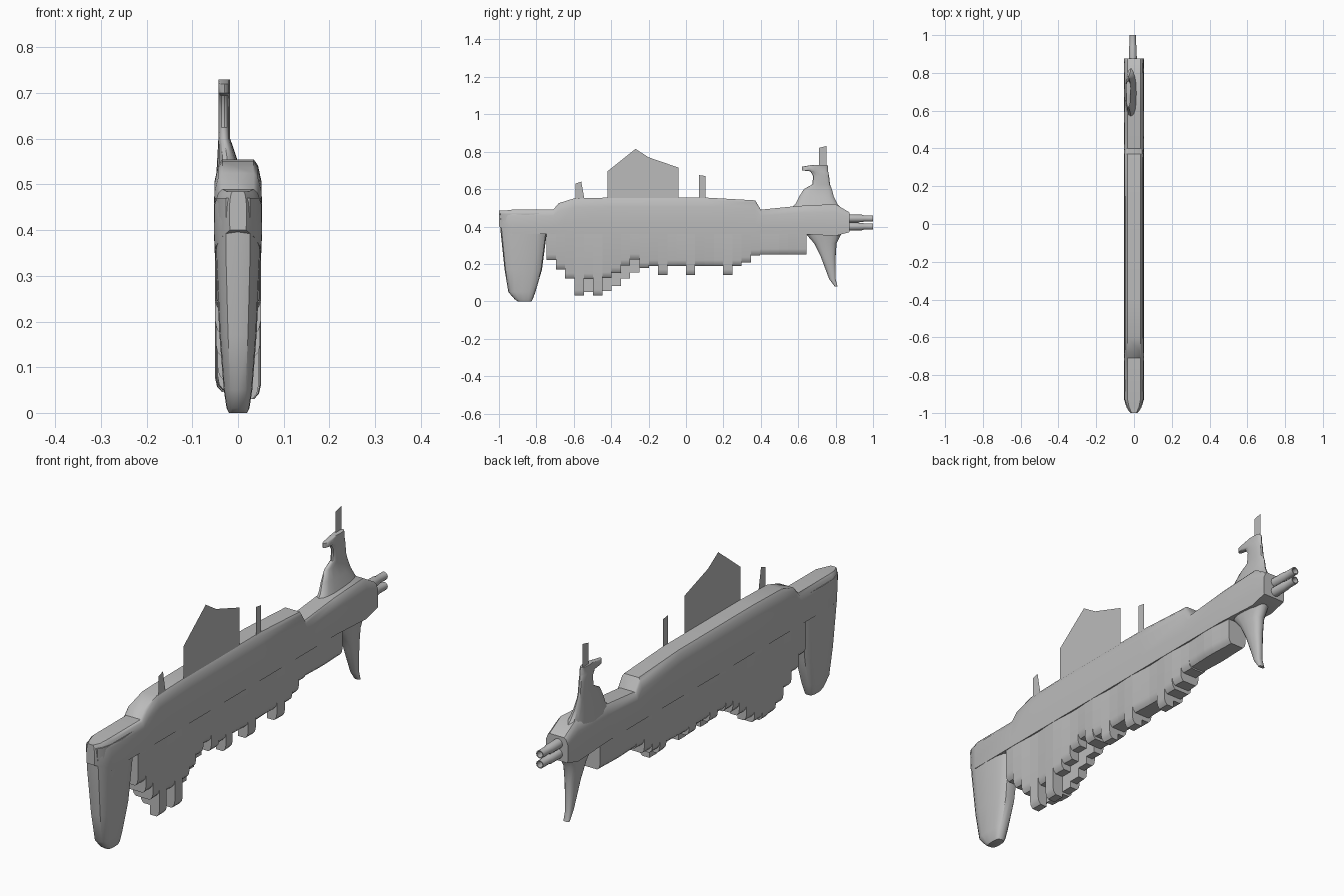
import bpy, bmesh, math

if "Cube" in bpy.data.objects:
    bpy.data.objects.remove(bpy.data.objects["Cube"], do_unlink=True)

shade = .5
grey = bpy.data.materials.new("hull grey")
grey.use_nodes = True
grey.diffuse_color = (shade, shade, shade, 1)
grey.node_tree.nodes["Principled BSDF"].inputs["Base Color"].default_value = grey.diffuse_color


def finish(name, bm):
    """Turn a bmesh into a grey object, smooth except at hard edges."""
    bmesh.ops.recalc_face_normals(bm, faces=bm.faces)
    mesh = bpy.data.meshes.new(name)
    bm.to_mesh(mesh)
    bm.free()
    mesh.materials.append(grey)
    mesh.shade_smooth()
    mesh.set_sharp_from_angle(angle=math.radians(40))
    bpy.context.collection.objects.link(bpy.data.objects.new(name, mesh))


def loft(name, rings):
    """Skin closed rings of equal point count and cap both ends."""
    bm = bmesh.new()
    loops = [[bm.verts.new(point) for point in ring] for ring in rings]
    for lower, upper in zip(loops, loops[1:]):
        for i in range(len(lower)):
            bm.faces.new((lower[i - 1], lower[i], upper[i], upper[i - 1]))
    bm.faces.new(loops[0])
    bm.faces.new(loops[-1])
    finish(name, bm)


def plate(name, x, outline):
    """Flat upright sheet drawn in the side plane."""
    bm = bmesh.new()
    bm.faces.new([bm.verts.new((x, y, z)) for y, z in outline])
    finish(name, bm)


def along(points, t):
    """Read a polyline at t."""
    for (a, start), (b, end) in zip(points, points[1:]):
        if t <= b:
            return start + (end - start) * max(0, t - a) / (b - a)
    return points[-1][1]


def rounded(value, power):
    return math.copysign(abs(value) ** power, value)


def blade(name, edges, half_width, centre, power):
    """Loft level rings from (height, front, back) with width and centre rules."""
    rings = []
    for z, front, back in edges:
        ring = []
        for i in range(16):
            turn = math.tau * i / 16
            ring.append((centre(z) + half_width(z) * rounded(math.sin(turn), power),
                         (front + back) / 2 + (back - front) / 2 * rounded(math.cos(turn), power),
                         z))
        rings.append(ring)
    loft(name, rings)


# Long slab hull: the deck line sets its stations, the nose narrows by rule
deck_line = ((-1, .485), (-.97, .485), (-.93, .49), (-.71, .49), (-.68, .525), (-.6, .55),
             (-.4, .555), (.1, .555), (.37, .54), (.4, .49), (.6, .51), (.8, .52), (.875, .475))
keel_line = ((-1, .4), (-.93, .36), (.6, .36), (.8, .35), (.875, .37))
hull_rings = []
for y, top in deck_line:
    bottom = along(keel_line, y)
    height = top - bottom
    width = .053 * (1 - .65 * max(0, -.92 - y) ** 2 / .08 ** 2)
    deck = width * .65
    side = [(width * .96, bottom), (width, bottom + height * .3), (width * .97, top - height / 4),
            ((width + deck) / 2, top - height / 15), (deck, top)]
    hull_rings.append([(x, y, z) for x, z in side] + [(-x, y, z) for x, z in reversed(side)])
loft("hull", hull_rings)

# Deep bow keel
blade("bow_keel",
      ((.47, -1, -.71), (.36, -.99, -.745), (.17, -.97, -.77), (.05, -.95, -.805),
       (.01, -.915, -.82), (0, -.9, -.825)),
      lambda z: min(.05, .02 + .05 * math.sqrt(z)), lambda z: 0, .65)

# Stern tower, flared at its root, with a beak pointing forward
blade("stern_tower",
      ((.46, .52, .87), (.52, .585, .81), (.56, .605, .79), (.6, .63, .78), (.625, .675, .77),
       (.67, .68, .765), (.695, .665, .76), (.7, .62, .76), (.72, .62, .76), (.73, .68, .755)),
      lambda z: .013 + max(0, .6 - z) / 5, lambda z: -.03 + max(0, .6 - z) / 7, .8)

# Swept fin under the stern
blade("stern_fin",
      ((.4, .62, .86), (.35, .65, .825), (.31, .685, .805), (.24, .72, .8), (.12, .765, .8),
       (.08, .795, .81)),
      lambda z: .012 + z * z / 5, lambda z: .005, .8)

# Twin stacked exhaust pipes: sleeve, tube and open bore
for label, height in (("upper", .443), ("lower", .4)):
    rings = []
    for y, radius in ((.85, .021), (.94, .02), (.95, .017), (1, .017), (1, .013), (.97, .013)):
        turns = [math.tau * k / 12 for k in range(12)]
        rings.append([(radius * math.cos(t) - .006, y, height + radius * math.sin(t))
                      for t in turns])
    loft(label + "_exhaust_pipe", rings)

# Stepped curtain below the hull: one row of cells per side, with deeper teeth
curtain_line = ((-.72, .22), (-.65, .15), (-.57, .07), (-.5, .04), (-.4, .06), (-.3, .14),
                (-.2, .19), (.3, .19), (.38, .25), (.7, .25))
teeth = (3, 5, 12, 15, 19)
cells = 28
curtain_start, cell_length = -.745, 1.39 / cells
for label, side in (("left", 1), ("right", -1)):
    rings = []
    for cell in range(cells):
        bottom = along(curtain_line, curtain_start + (cell + .5) * cell_length)
        if cell in teeth:
            # Front teeth stand out on the left row only
            if side > 0:
                bottom = max(.03, bottom - .05)
            elif cell > 10:
                bottom -= .02
        elif side > 0 and 3 < cell < 10:
            bottom += .07
        for edge in (cell, cell + 1):
            width = .047 + .003 * math.sin(edge * 1.3)
            section = ((0, .38), (width, .38), (width, bottom + .03),
                       (width * .92, bottom + .012), (width * .7, bottom), (0, bottom))
            rings.append([(side * x, curtain_start + edge * cell_length, z) for x, z in section])
    loft(label + "_curtain", rings)

# Main sail and three masts, all flat plates
deck_side, tower_side, sail_foot = .036, -.035, .53
plate("main_sail", deck_side,
      ((-.42, sail_foot), (-.04, sail_foot), (-.04, .715), (-.2, .77), (-.27, .815), (-.42, .695)))
plate("front_mast", deck_side,
      ((-.59, sail_foot), (-.54, sail_foot), (-.56, .64), (-.59, .63)))
plate("rear_mast", deck_side,
      ((.07, sail_foot), (.105, sail_foot), (.105, .67), (.07, .675)))
plate("tower_mast", tower_side, ((.71, .72), (.75, .72), (.75, .83), (.71, .82)))
